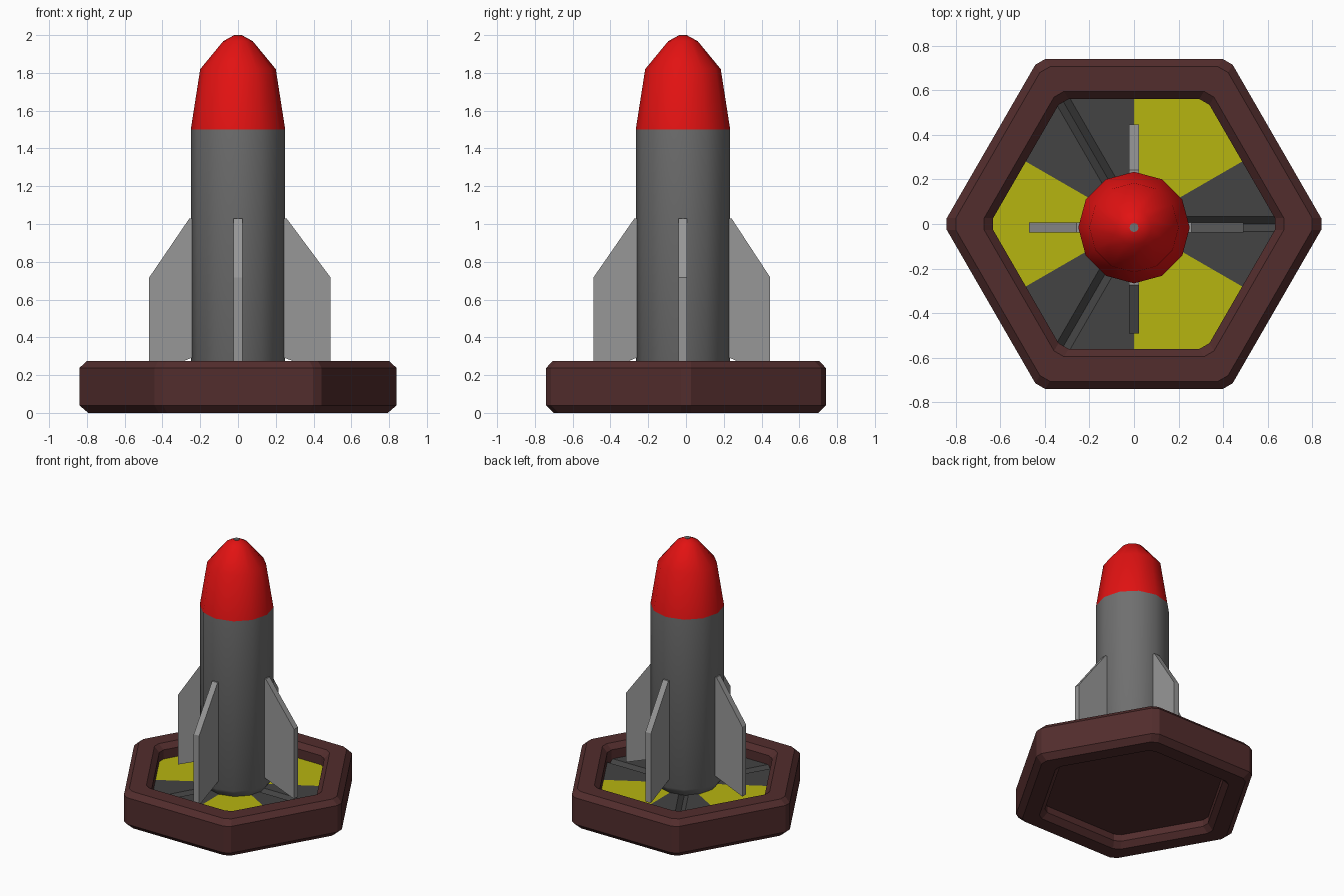
import bpy, bmesh, math
from mathutils import Vector, Matrix

if "Cube" in bpy.data.objects:
    bpy.data.objects.remove(bpy.data.objects["Cube"])


def material(name, rgb):
    m = bpy.data.materials.new(name)
    m.diffuse_color = (*rgb, 1)
    m.use_nodes = True
    m.node_tree.nodes["Principled BSDF"].inputs["Base Color"].default_value = m.diffuse_color
    return m


BROWN = material("dark_brown", (0.085, 0.026, 0.026))
RED = material("red", (0.76, 0.006, 0.006))
BODY = material("body_grey", (0.16, 0.16, 0.16))
FIN = material("fin_grey", (0.31, 0.31, 0.31))
DARK = material("floor_grey", (0.056, 0.056, 0.056))
YELLOW = material("yellow", (0.47, 0.46, 0.005))

CY = -0.016  # the rocket stands slightly forward of centre


def finish(bm, name, mats, normals=True):
    if normals:
        bmesh.ops.recalc_face_normals(bm, faces=bm.faces)
    me = bpy.data.meshes.new(name)
    bm.to_mesh(me)
    bm.free()
    for m in mats:
        me.materials.append(m)
    ob = bpy.data.objects.new(name, me)
    bpy.context.collection.objects.link(ob)
    return ob


def smooth(ob, deg):
    bpy.ops.object.select_all(action='DESELECT')
    ob.select_set(True)
    bpy.context.view_layer.objects.active = ob
    bpy.ops.object.shade_smooth_by_angle(angle=math.radians(deg))


def hexagon(bm, apothem, z, cut=0.03):
    """Hexagon with chamfered corners, corners on the x axis."""
    r = apothem / math.cos(math.pi / 6)
    corners = [Vector((r * math.cos(k * math.pi / 3), r * math.sin(k * math.pi / 3), z)) for k in range(6)]
    pts = []
    for k, c in enumerate(corners):
        for other in (corners[k - 1], corners[(k + 1) % 6]):
            pts.append(bm.verts.new(c + (other - c).normalized() * cut))
    return pts


def bridge(bm, a, b):
    n = len(a)
    return [bm.faces.new((a[i], a[(i + 1) % n], b[(i + 1) % n], b[i])) for i in range(n)]


def lathe(name, profile, mats, sides=12):
    bm = bmesh.new()
    loops = [[bm.verts.new((r * math.cos(2 * math.pi * i / sides),
                            CY + r * math.sin(2 * math.pi * i / sides), z)) for i in range(sides)]
             for r, z in profile]
    for a, b in zip(loops, loops[1:]):
        bridge(bm, a, b)
    bm.faces.new(loops[0])
    bm.faces.new(loops[-1])
    return finish(bm, name, mats)


# Hexagonal frame with bevelled edges
bm = bmesh.new()
section = [(0.74, 0.04), (0.74, 0.238), (0.705, 0.276), (0.595, 0.276),
           (0.56, 0.24), (0.56, 0.04), (0.595, 0.0), (0.70, 0.0)]
loops = [hexagon(bm, a, z) for a, z in section]
for i, a in enumerate(loops):
    bridge(bm, a, loops[(i + 1) % len(loops)])
finish(bm, "base_frame", [BROWN])

# Web closing the frame, seen from below
bm = bmesh.new()
low, high = hexagon(bm, 0.57, 0.09), hexagon(bm, 0.57, 0.13)
bridge(bm, low, high)
bm.faces.new(low)
bm.faces.new(high)
finish(bm, "base_underside", [BROWN])

# Launch floor: alternating yellow and grooved grey sectors
FLOOR, DEPTH, W, A = 0.172, 0.03, 0.033, 0.575
R = A / math.cos(math.pi / 6)
bm = bmesh.new()
for k in range(6):
    rot = Matrix.Rotation(k * math.pi / 3, 3, 'Z')

    def face(points, mat):
        f = bm.faces.new([bm.verts.new(rot @ Vector(p)) for p in points])
        f.normal_update()
        if f.normal.z < 0:
            f.normal_flip()
        f.material_index = mat

    for s in (1, -1):
        mid = (A * math.cos(math.pi / 6), s * A * 0.5, FLOOR)
        if k % 2:
            face([(0, 0, FLOOR), (R, 0, FLOOR), mid], 1)
        else:
            edge = R - W * math.tan(math.pi / 6)
            face([(0, 0, FLOOR), (0.06, s * W, FLOOR), (edge, s * W, FLOOR), mid], 0)
            face([(0.06, s * W, FLOOR), (edge, s * W, FLOOR),
                  (R, 0, FLOOR - DEPTH), (0.06, 0, FLOOR - DEPTH)], 0)
finish(bm, "launch_floor", [DARK, YELLOW], normals=False)

# Rocket body and nose
body = lathe("rocket_body", [(0.2, 0.165), (0.232, 0.2), (0.25, 0.23), (0.25, 1.5)], [BODY])
smooth(body, 40)
nose = lathe("nose_cone", [(0.25, 1.5), (0.2, 1.82), (0.078, 1.968), (0.025, 1.997)], [RED])
smooth(nose, 50)
tip = lathe("nose_tip", [(0.02, 1.98), (0.02, 2.0)], [BODY])

# Four fins, each a flat extruded outline
for name, deg, reach in (("right_fin", 0, 0.49), ("back_fin", 90, 0.462),
                         ("left_fin", 180, 0.47), ("front_fin", 270, 0.474)):
    outline = [(0.21, 0.295), (0.25, 0.29), (reach, 0.198), (reach, 0.717), (0.257, 1.03), (0.21, 1.03)]
    bm = bmesh.new()
    sides = [[bm.verts.new((r, y, z)) for r, z in outline] for y in (-0.0225, 0.0225)]
    bridge(bm, *sides)
    for s in sides:
        bm.faces.new(s)
    bm.transform(Matrix.Translation((0, CY, 0)) @ Matrix.Rotation(math.radians(deg), 4, 'Z'))
    finish(bm, name, [FIN])
